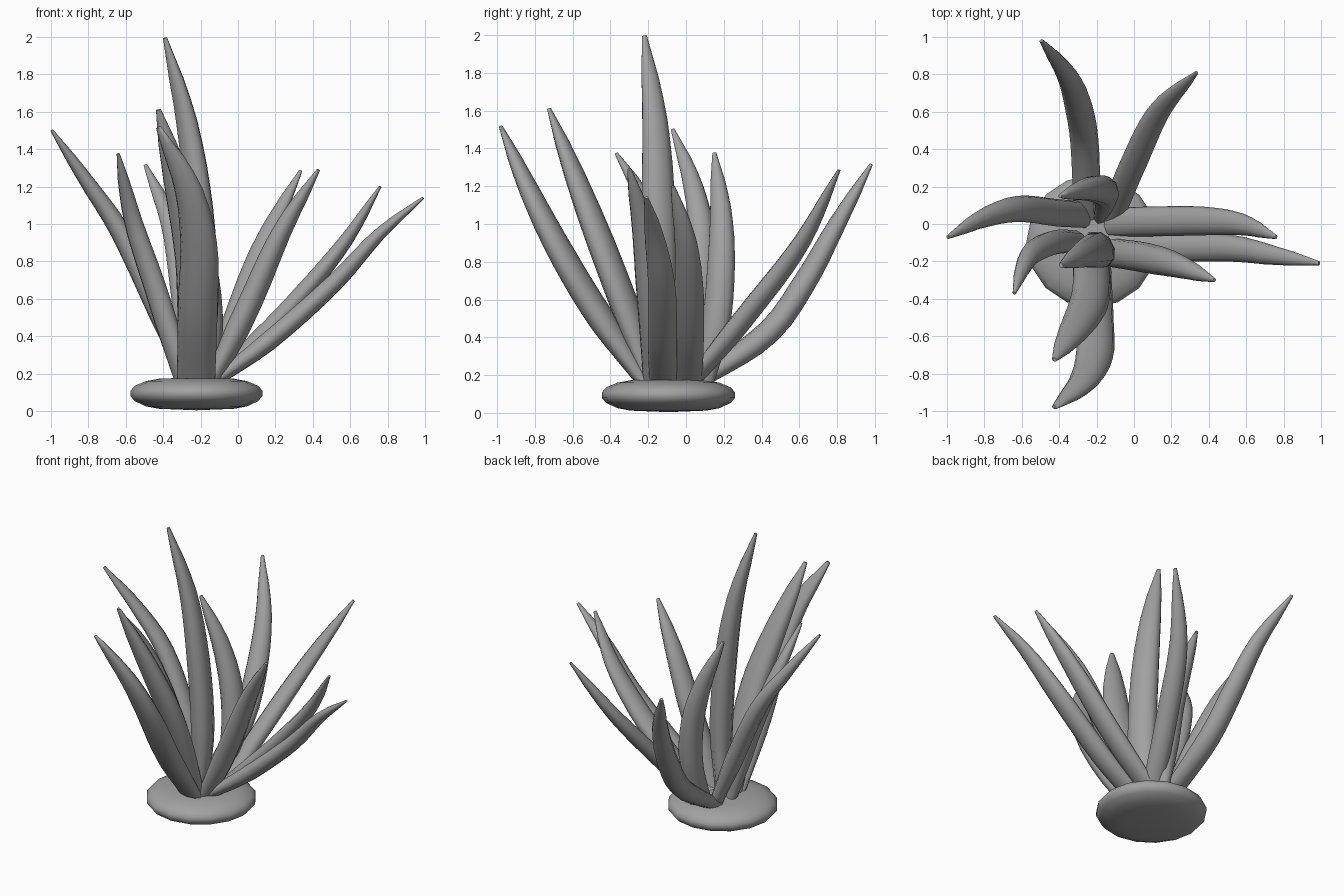
import bpy, bmesh, math
from mathutils import Vector

old = bpy.data.objects.get("Cube")
if old:
    bpy.data.objects.remove(old, do_unlink=True)

grey = bpy.data.materials.new("stone_grey")
grey.use_nodes = True
colour = (0.36, 0.36, 0.36, 1.0)
grey.diffuse_color = colour
grey.node_tree.nodes["Principled BSDF"].inputs["Base Color"].default_value = colour

SIDES = 10
STEPS = 16
# Relative leaf width from root to tip
TAPER = (0.96, 0.98, 1.0, 1.0, 0.97, 0.88, 0.73, 0.5, 0.14)


def finish(name, bm, angle):
    """Turn a bmesh into a smooth shaded, coloured object."""
    bmesh.ops.recalc_face_normals(bm, faces=bm.faces)
    mesh = bpy.data.meshes.new(name)
    bm.to_mesh(mesh)
    bm.free()
    mesh.materials.append(grey)
    obj = bpy.data.objects.new(name, mesh)
    bpy.context.collection.objects.link(obj)
    bpy.ops.object.select_all(action="DESELECT")
    obj.select_set(True)
    bpy.context.view_layer.objects.active = obj
    bpy.ops.object.shade_smooth_by_angle(angle=math.radians(angle))


def taper(u):
    """Linear lookup in the taper profile."""
    pos = u * (len(TAPER) - 1)
    i = min(int(pos), len(TAPER) - 2)
    return TAPER[i] + (TAPER[i + 1] - TAPER[i]) * (pos - i)


def spline(points, u):
    """Smooth curve through the points, spaced by their distances."""
    pts = [Vector(p) for p in points]
    dist = [0.0]
    for a, b in zip(pts, pts[1:]):
        dist.append(dist[-1] + (b - a).length)
    target = u * dist[-1]
    i = 0
    while i < len(pts) - 2 and target > dist[i + 1]:
        i += 1

    def slope(k):
        lo, hi = max(k - 1, 0), min(k + 1, len(pts) - 1)
        return (pts[hi] - pts[lo]) / (dist[hi] - dist[lo])

    span = dist[i + 1] - dist[i]
    t = (target - dist[i]) / span
    s = 1 - t
    return (pts[i] * (1 + 2 * t) * s * s + slope(i) * span * t * s * s
            + pts[i + 1] * t * t * (3 - 2 * t) - slope(i + 1) * span * t * t * s)


def leaf(name, width, thick, *points):
    """Sweep a flattened oval along a curved path, broad side facing the lean."""
    bm = bmesh.new()
    lean = Vector(points[-1]) - Vector(points[0])
    across = Vector((-lean.y, lean.x, 0)).normalized()
    rings = []
    for k in range(STEPS + 1):
        u = k / STEPS
        centre = spline(points, u)
        along = (spline(points, min(u + 0.02, 1)) - spline(points, max(u - 0.02, 0))).normalized()
        side = (across - along * across.dot(along)).normalized()
        out = along.cross(side)
        size = taper(u)
        depth = thick * min(1, 0.65 + 1.5 * u)  # thinner towards the root
        ring = []
        for j in range(SIDES):
            a = math.tau * j / SIDES
            offset = side * math.cos(a) * width + out * math.sin(a) * depth
            ring.append(bm.verts.new(centre + offset * size))
        rings.append(ring)
    for low, high in zip(rings, rings[1:]):
        for j in range(SIDES):
            n = (j + 1) % SIDES
            bm.faces.new((low[j], low[n], high[n], high[j]))
    bm.faces.new(rings[0])
    bm.faces.new(rings[-1])
    finish(name, bm, 80)


# Rounded base disc, spun from a half profile
bm = bmesh.new()
profile = ((0, 0.004), (0.2, 0.012), (0.27, 0.025), (0.33, 0.053), (0.353, 0.08),
           (0.353, 0.108), (0.33, 0.135), (0.27, 0.16), (0.2, 0.173), (0, 0.18))
verts = [bm.verts.new((r, 0, z)) for r, z in profile]
edges = [bm.edges.new(pair) for pair in zip(verts, verts[1:])]
bmesh.ops.spin(bm, geom=verts + edges, cent=(0, 0, 0), axis=(0, 0, 1),
               angle=math.tau, steps=16)
bmesh.ops.remove_doubles(bm, verts=bm.verts, dist=0.0005)
bmesh.ops.translate(bm, verts=bm.verts, vec=(-0.222, -0.093, 0))
finish("base_disc", bm, 80)

# Tall centre leaf
leaf("centre_leaf", 0.1, 0.075, (-0.2, -0.13, 0.15), (-0.18, -0.135, 0.6),
     (-0.21, -0.145, 1.1), (-0.275, -0.165, 1.55), (-0.39, -0.22, 1.995))

# Leaves leaning to the right side
leaf("right_long_leaf", 0.075, 0.058, (-0.26, 0.05, 0.15), (-0.41, 0.06, 0.5),
     (-0.63, 0.08, 0.96), (-0.81, 0.03, 1.23), (-0.995, -0.07, 1.5))
leaf("right_short_leaf", 0.068, 0.057, (-0.285, -0.09, 0.15), (-0.43, -0.1, 0.62),
     (-0.55, -0.16, 0.98), (-0.6, -0.25, 1.18), (-0.64, -0.37, 1.375))

# Leaves leaning to the back
leaf("back_long_leaf", 0.076, 0.064, (-0.25, 0.04, 0.15), (-0.265, 0.44, 0.43),
     (-0.3, 0.64, 0.71), (-0.36, 0.8, 1.0), (-0.495, 0.98, 1.315))
leaf("back_diagonal_leaf", 0.07, 0.054, (-0.13, 0.02, 0.15), (0.0, 0.33, 0.53),
     (0.14, 0.61, 0.9), (0.335, 0.81, 1.285))
leaf("back_upright_leaf", 0.08, 0.07, (-0.17, 0.07, 0.15), (-0.15, 0.155, 0.45),
     (-0.18, 0.185, 0.76), (-0.26, 0.185, 1.05), (-0.395, 0.15, 1.375))

# Leaves leaning to the front
leaf("front_high_leaf", 0.105, 0.072, (-0.225, -0.17, 0.15), (-0.225, -0.31, 0.53),
     (-0.24, -0.42, 0.82), (-0.3, -0.54, 1.13), (-0.425, -0.725, 1.61))
leaf("front_low_leaf", 0.108, 0.07, (-0.225, -0.2, 0.15), (-0.215, -0.49, 0.56),
     (-0.21, -0.69, 0.9), (-0.27, -0.84, 1.2), (-0.425, -0.98, 1.515))

# Leaves leaning to the left side
leaf("left_steep_leaf", 0.08, 0.063, (-0.14, -0.15, 0.15), (0.06, -0.18, 0.57),
     (0.24, -0.225, 0.97), (0.43, -0.3, 1.29))
leaf("left_middle_leaf", 0.08, 0.052, (-0.14, 0.01, 0.15), (0.17, 0.015, 0.44),
     (0.4, 0.015, 0.69), (0.59, -0.005, 0.93), (0.76, -0.07, 1.2))
leaf("left_long_leaf", 0.077, 0.053, (-0.14, -0.12, 0.15), (0.16, -0.125, 0.37),
     (0.52, -0.13, 0.69), (0.76, -0.17, 0.95), (0.99, -0.21, 1.14))
